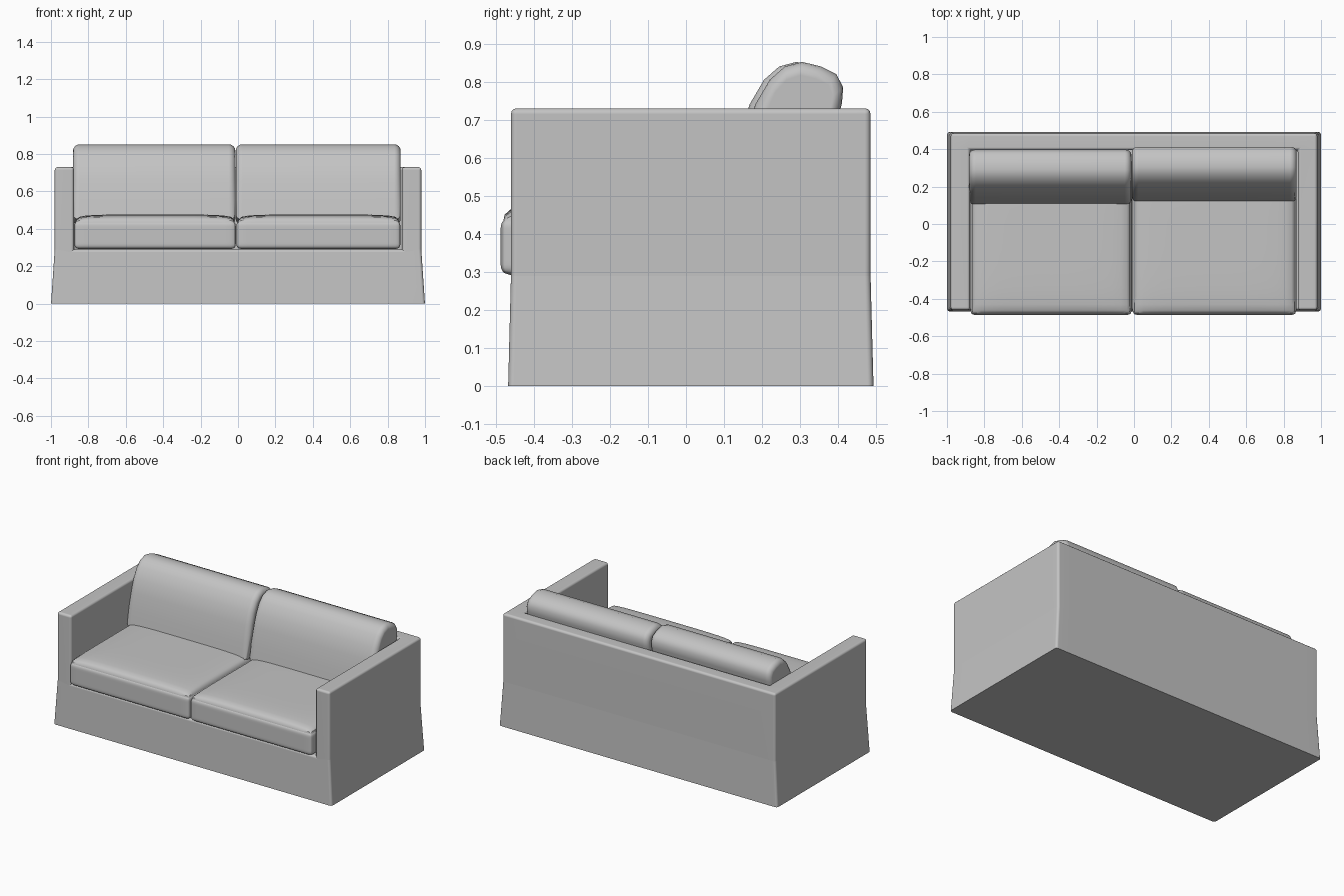
import bpy, bmesh, math
from mathutils import Vector

cube = bpy.data.objects.get("Cube")
if cube:
    bpy.data.objects.remove(cube, do_unlink=True)

fabric = bpy.data.materials.new("grey fabric")
fabric.use_nodes = True
GREY = (0.55, 0.55, 0.55, 1)
fabric.diffuse_color = GREY
shader = fabric.node_tree.nodes["Principled BSDF"]
shader.inputs["Base Color"].default_value = GREY
shader.inputs["Roughness"].default_value = 0.8


def finish(bm, name):
    bmesh.ops.recalc_face_normals(bm, faces=bm.faces[:])
    mesh = bpy.data.meshes.new(name)
    bm.to_mesh(mesh)
    bm.free()
    mesh.materials.append(fabric)
    ob = bpy.data.objects.new(name, mesh)
    bpy.context.collection.objects.link(ob)
    bpy.ops.object.select_all(action='DESELECT')
    ob.select_set(True)
    bpy.context.view_layer.objects.active = ob
    bpy.ops.object.shade_smooth_by_angle(angle=math.radians(40))
    ob.modifiers.new("weighted_normals", 'WEIGHTED_NORMAL').keep_sharp = True
    return ob


def slipcover_body():
    """Base block with the arms and back raised from it, flaring at the hem."""
    arm_x, back_y, deck_z, top_z = 0.877, 0.395, 0.29, 0.73
    bm = bmesh.new()
    bmesh.ops.create_cube(bm, size=1)
    for v in bm.verts:
        v.co = ((v.co.x * 1.96), v.co.y * 0.945 + 0.0125, (v.co.z + 0.5) * deck_z)
    for co, no in (((arm_x, 0, 0), (1, 0, 0)), ((-arm_x, 0, 0), (1, 0, 0)),
                   ((0, back_y, 0), (0, 1, 0))):
        bmesh.ops.bisect_plane(bm, geom=bm.verts[:] + bm.edges[:] + bm.faces[:],
                               plane_co=co, plane_no=no)
    bm.normal_update()
    rim = []
    for f in bm.faces:
        c = f.calc_center_median()
        if f.normal.z > 0.9 and (abs(c.x) > arm_x or c.y > back_y):
            rim.append(f)
    raised = bmesh.ops.extrude_face_region(bm, geom=rim)["geom"]
    for v in raised:
        if isinstance(v, bmesh.types.BMVert):
            v.co.z = top_z
    for v in bm.verts:
        if v.co.z < 0.01:
            v.co.x *= 1.02
            v.co.y = v.co.y * 1.016
    bm.normal_update()
    sharp = [e for e in bm.edges if len(e.link_faces) == 2
             and e.calc_face_angle() > math.radians(40)
             and max(v.co.z for v in e.verts) > 0.01]
    bmesh.ops.bevel(bm, geom=sharp, offset=0.015, segments=3, profile=0.5,
                    affect='EDGES', clamp_overlap=True)
    finish(bm, "slipcover_body")


def seat_cushion(name, x0, x1):
    """Rounded box with a crowned top."""
    lo, hi, r = Vector((x0, -0.487, 0.292)), Vector((x1, 0.36, 0.442)), 0.025
    mid, half = (lo + hi) / 2, (hi - lo) / 2
    bm = bmesh.new()
    bmesh.ops.create_cube(bm, size=2)
    bmesh.ops.subdivide_edges(bm, edges=bm.edges[:], cuts=17, use_grid_fill=True)
    for v in bm.verts:
        u, w = v.co.x, v.co.y
        # crowd the grid towards the edges, then round them
        p = Vector([math.sin(c * math.pi / 2) * h for c, h in zip(v.co, half)])
        core = Vector([max(r - h, min(h - r, c)) for c, h in zip(p, half)])
        p = core + (p - core).normalized() * r if (p - core).length > 1e-6 else p
        if v.co.z > 0:
            p.z += 0.035 * (1 - u ** 4) * (1 - w ** 4) * v.co.z
        v.co = mid + p
    finish(bm, name)


# Leaning side outline of a back cushion, as (y, z)
OUTLINE = [(0.115, 0.45), (0.13, 0.55), (0.152, 0.66), (0.177, 0.74), (0.215, 0.805),
           (0.255, 0.84), (0.3, 0.852), (0.35, 0.84), (0.39, 0.82), (0.408, 0.785),
           (0.405, 0.745), (0.39, 0.68), (0.36, 0.56), (0.32, 0.44), (0.2, 0.42)]


def back_cushion(name, x0, x1, shift):
    """Outline lofted along x, with rounded ends."""
    cy = sum(p[0] for p in OUTLINE) / len(OUTLINE)
    cz = sum(p[1] for p in OUTLINE) / len(OUTLINE)
    r, steps = 0.035, 4
    ends = [(r * (1 - math.cos(a)), r * (1 - math.sin(a)))
            for a in (i * math.pi / 2 / steps for i in range(steps + 1))]
    stations = [(x0 + d, s) for d, s in ends] + [(x1 - d, s) for d, s in reversed(ends)]
    bm = bmesh.new()
    rings = []
    for x, inset in stations:
        ring = []
        for y, z in OUTLINE:
            d = Vector((0, y - cy, z - cz))
            d *= 1 - inset / d.length
            ring.append(bm.verts.new((x, cy + shift + d.y, cz + d.z)))
        rings.append(ring)
    n = len(OUTLINE)
    for a, b in zip(rings, rings[1:]):
        for i in range(n):
            j = (i + 1) % n
            bm.faces.new((a[i], a[j], b[j], b[i]))
    bm.faces.new(rings[0])
    bm.faces.new(rings[-1])
    finish(bm, name)


slipcover_body()
seat_cushion("right_seat_cushion", -0.875, -0.012)
seat_cushion("left_seat_cushion", -0.008, 0.868)
back_cushion("right_back_cushion", -0.882, -0.014, -0.01)
back_cushion("left_back_cushion", -0.012, 0.87, 0.005)
